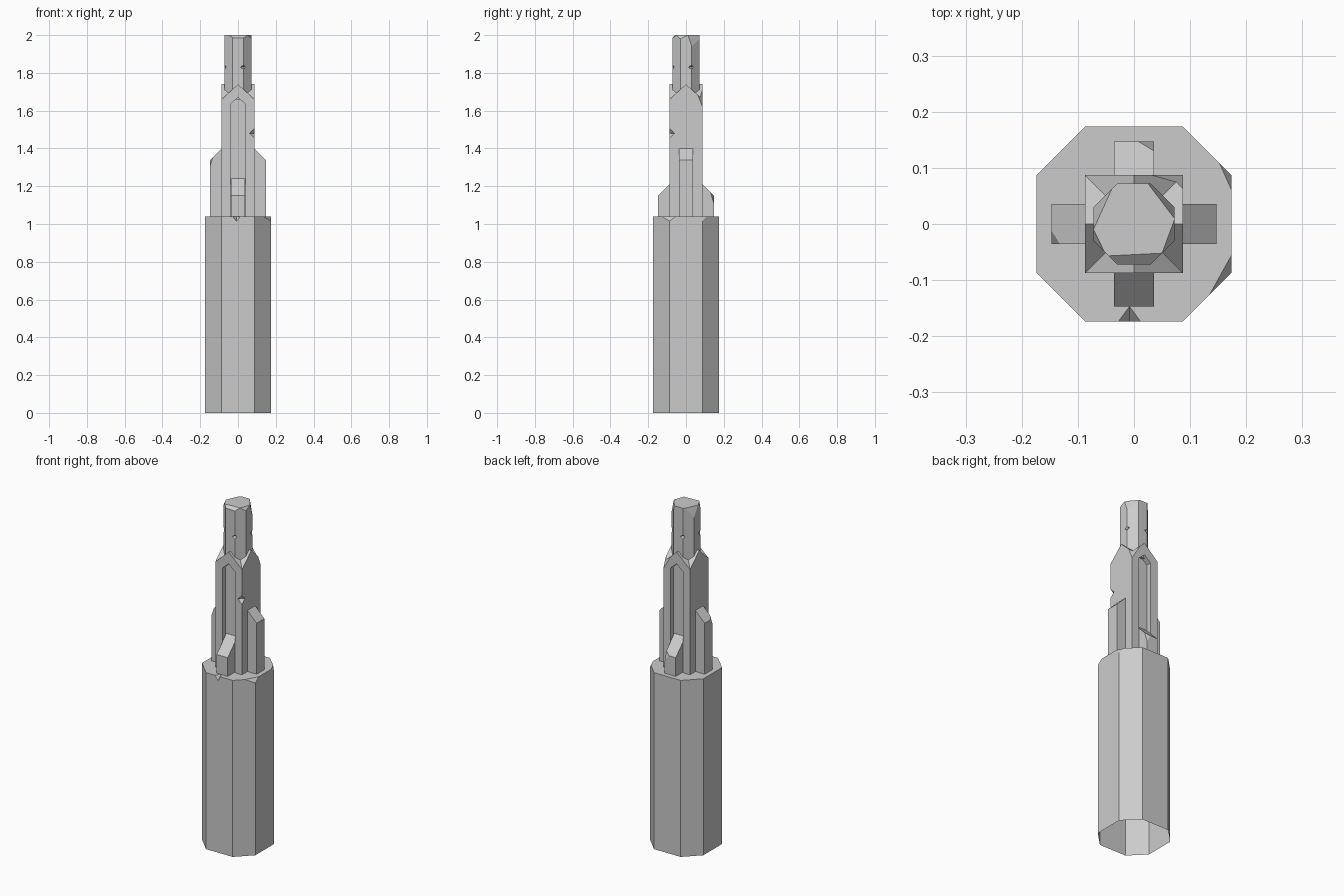
import bpy, bmesh
from math import pi
from mathutils import Vector, Matrix

if "Cube" in bpy.data.objects:
    bpy.data.objects.remove(bpy.data.objects["Cube"])

stone = bpy.data.materials.new("grey_stone")
stone.use_nodes = True
colour = (0.6, 0.6, 0.6, 1)
stone.diffuse_color = colour
stone.node_tree.nodes["Principled BSDF"].inputs["Base Color"].default_value = colour


def prism(points, low, high, place=Matrix()):
    """Extrude an outline from low to high, then move it into place."""
    bm = bmesh.new()
    face = bm.faces.new([bm.verts.new((a, b, low)) for a, b in points])
    new = bmesh.ops.extrude_face_region(bm, geom=[face])["geom"]
    up = [v for v in new if isinstance(v, bmesh.types.BMVert)]
    bmesh.ops.translate(bm, verts=up, vec=(0, 0, high - low))
    bmesh.ops.transform(bm, matrix=place, verts=bm.verts)
    bmesh.ops.recalc_face_normals(bm, faces=bm.faces)
    return bm


def chip(bm, *points):
    """Break off the corner lying outside the plane through three points."""
    p, q, r = map(Vector, points)
    normal = (q - p).cross(r - p).normalized()
    if normal.dot(Vector((0, 0, p.z - 0.1)) - p) > 0:
        normal = -normal
    cut = bmesh.ops.bisect_plane(bm, geom=bm.verts[:] + bm.edges[:] + bm.faces[:],
                                 plane_co=p, plane_no=normal, clear_outer=True)
    edges = [e for e in cut["geom_cut"] if isinstance(e, bmesh.types.BMEdge)]
    if edges:
        bmesh.ops.edgeloop_fill(bm, edges=edges)
    bmesh.ops.recalc_face_normals(bm, faces=bm.faces)


def notch(place, size):
    """Eight-sided diamond used to knock a nick out of an edge."""
    bm = bmesh.new()
    bmesh.ops.create_uvsphere(bm, u_segments=4, v_segments=2, radius=1)
    bmesh.ops.scale(bm, vec=size, verts=bm.verts)
    bmesh.ops.translate(bm, vec=place, verts=bm.verts)
    return bm


def add(name, bm):
    mesh = bpy.data.meshes.new(name)
    bm.to_mesh(mesh)
    bm.free()
    obj = bpy.data.objects.new(name, mesh)
    bpy.context.collection.objects.link(obj)
    mesh.materials.append(stone)
    return obj


def carve(obj, cutters):
    """Subtract each cutter and keep the carved mesh."""
    helpers = []
    for bm in cutters:
        helper = add("cutter", bm)
        helper.hide_render = True
        mod = obj.modifiers.new("carve", "BOOLEAN")
        mod.operation, mod.solver, mod.object = "DIFFERENCE", "EXACT", helper
        helpers.append(helper)
    graph = bpy.context.evaluated_depsgraph_get()
    obj.data = bpy.data.meshes.new_from_object(obj.evaluated_get(graph))
    obj.modifiers.clear()
    for helper in helpers:
        bpy.data.objects.remove(helper)


def octagon(flat, half):
    return [(flat, -half), (flat, half), (half, flat), (-half, flat),
            (-flat, half), (-flat, -half), (-half, -flat), (half, -flat)]


def turn(quarter):
    return Matrix.Rotation(quarter * pi / 2, 4, "Z")


BASE, R, W = 1.04, 0.174, 0.087
# maps an outline (outward, up) to the front side, extruded across x
FRONT = Matrix(((0, 0, 1, 0), (-1, 0, 0, 0), (0, 1, 0, 0), (0, 0, 0, 1)))
# maps an outline (across, up) to the front side, extruded inward
PANEL = Matrix(((1, 0, 0, 0), (0, 0, 1, 0), (0, 1, 0, 0), (0, 0, 0, 1)))

# Octagonal base, chipped at the rim and open underneath
bm = prism(octagon(R, W), 0, BASE)
chip(bm, (R, -0.055, BASE), (0.134, -0.127, BASE), (R, -W, 1.015))
chip(bm, (R, 0.06, BASE), (0.152, 0.109, BASE), (R, W, 1.015))
base = add("base", bm)
carve(base, [notch((-0.008, -R, BASE), (0.02, 0.027, 0.027))])
bm = bmesh.new()
bm.from_mesh(base.data)
under = [f for f in bm.faces if f.calc_center_median().z < 0.01]
bmesh.ops.delete(bm, geom=under, context="FACES")
bm.to_mesh(base.data)
bm.free()

# Square shaft with a cross-gabled roof
EAVE, RIDGE = 1.66, 1.74
bm = bmesh.new()
ring = [(W, -W), (W, 0), (W, W), (0, W), (-W, W), (-W, 0), (-W, -W), (0, -W)]
low = [bm.verts.new((x, y, BASE)) for x, y in ring]
top = [bm.verts.new((x, y, EAVE if x and y else RIDGE)) for x, y in ring]
peak = bm.verts.new((0, 0, RIDGE))
bm.faces.new(low)
for i in range(8):
    j = (i + 1) % 8
    bm.faces.new((low[i], low[j], top[j], top[i]))
    bm.faces.new((top[i], top[j], peak))
bmesh.ops.recalc_face_normals(bm, faces=bm.faces)
bmesh.ops.dissolve_limit(bm, angle_limit=0.02, verts=bm.verts, edges=bm.edges)
chip(bm, (0.02, W, 1.73), (W, 0.06, 1.69), (W, W, 1.62))
shaft = add("shaft", bm)
arch = [(-0.04, 1.0), (0.04, 1.0), (0.04, 1.635), (0, 1.67), (-0.04, 1.635)]
niches = [prism(arch, -0.12, -0.057, turn(q) @ PANEL) for q in (0, 2)]
carve(shaft, niches + [notch((W, -W, 1.48), (0.027, 0.027, 0.027))])

# Four buttresses: low ones in the niches, tall ones on the sides
names = ["front_buttress", "left_buttress", "back_buttress", "right_buttress"]
for q, name in enumerate(names):
    inner, outer_top, inner_top = (W, 1.34, 1.4) if q % 2 else (0.057, 1.15, 1.24)
    outline = [(inner, BASE), (0.147, BASE), (0.147, outer_top), (inner, inner_top)]
    bm = prism(outline, -0.036, 0.036, turn(q) @ FRONT)
    if q == 2:
        chip(bm, (0.036, 0.13, 1.167), (0.008, 0.147, 1.15), (0.036, 0.147, 1.11))
    if q == 3:
        chip(bm, (-0.132, -0.036, 1.355), (-0.147, -0.012, 1.34), (-0.147, -0.036, 1.31))
    add(name, bm)

# Octagonal turret with a worn top and nicked edges
T, H = 0.072, 0.03
bm = prism(octagon(T, H), 1.66, 2.0)
chip(bm, (-0.05, -0.057, 2), (0.05, -0.052, 2), (0, -T, 1.985))
chip(bm, (-0.036, 0.07, 2), (-0.07, -0.005, 2), (-T, H, 1.94))
chip(bm, (-0.071, -0.012, 2), (-0.05, -0.055, 2), (-T, -H, 1.98))
chip(bm, (0.025, T, 2), (T, 0.01, 2), (0.051, 0.051, 1.96))
chip(bm, (0.071, 0.005, 2), (0.05, -0.052, 2), (T, -H, 1.98))
turret = add("turret", bm)
spots = [(-T, -H), (H, -T), (T, H), (-H, T)]
carve(turret, [notch((x, y, 1.83), (0.018, 0.018, 0.013)) for x, y in spots])
